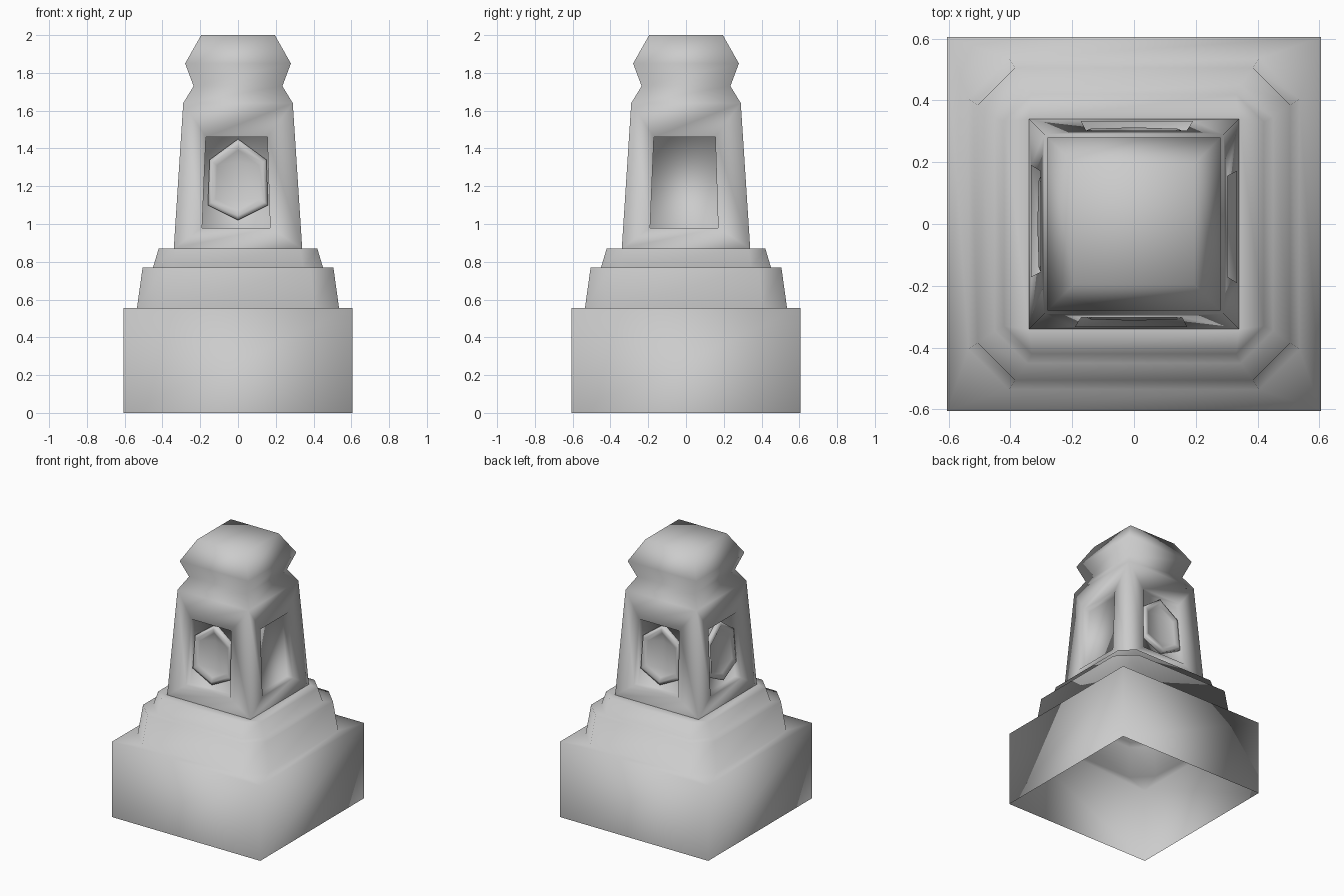
import bpy, bmesh
from math import pi
from mathutils import Matrix, Vector

cube = bpy.data.objects.get("Cube")
if cube:
    bpy.data.objects.remove(cube, do_unlink=True)

stone = bpy.data.materials.new("grey_stone")
stone.use_nodes = True
GREY = (0.6, 0.6, 0.6, 1)
stone.diffuse_color = GREY
stone.node_tree.nodes["Principled BSDF"].inputs["Base Color"].default_value = GREY


def finish(bm, name):
    """Weld, smooth and link a bmesh as a named part."""
    bmesh.ops.remove_doubles(bm, verts=bm.verts, dist=0.0005)
    for f in bm.faces:
        f.smooth = True
    mesh = bpy.data.meshes.new(name)
    bm.to_mesh(mesh)
    bm.free()
    mesh.materials.append(stone)
    obj = bpy.data.objects.new(name, mesh)
    bpy.context.collection.objects.link(obj)
    return obj


def ring(bm, half, cut, z):
    """Square ring of vertices, with chamfered corners when cut is not zero."""
    pts = []
    for k in range(4):
        turn = Matrix.Rotation(k * pi / 2, 3, 'Z')
        corner = [(half, half - cut, z), (half - cut, half, z)]
        pts += [turn @ Vector(p) for p in corner[:2 if cut else 1]]
    return [bm.verts.new(p) for p in pts]


def bridge(bm, low, high):
    """Join two rings; a square ring shares each corner with a chamfer."""
    n = max(len(low), len(high))
    a = [low[i * len(low) // n] for i in range(n)]
    b = [high[i * len(high) // n] for i in range(n)]
    for i in range(n):
        j = (i + 1) % n
        quad = [a[i], a[j], b[j], b[i]]
        bm.faces.new(list(dict.fromkeys(quad)))


def loft(bm, profile):
    rings = [ring(bm, *p) for p in profile]
    for low, high in zip(rings, rings[1:]):
        bridge(bm, low, high)
    return rings


# Hollow square base with two chamfered steps, open underneath
bm = bmesh.new()
loft(bm, [(0.605, 0, 0), (0.605, 0, 0.555), (0.535, 0.13, 0.555),
          (0.505, 0.12, 0.77), (0.45, 0.105, 0.77),
          (0.42, 0.09, 0.87), (0.34, 0, 0.87)])
finish(bm, "stepped_base")

# Tapered shaft measurements
Z0, Z1, HALF0, HALF1 = 0.87, 1.64, 0.34, 0.29


def wall(z):
    return HALF0 + (HALF1 - HALF0) * (z - Z0) / (Z1 - Z0)


def on_wall(side, u, z, depth):
    """Point on a shaft side, sunk by depth; side 0 is the front."""
    return Matrix.Rotation(side * pi / 2, 3, 'Z') @ Vector((u, depth - wall(z), z))


def panel_strip(bm, outer, inner):
    n = len(outer)
    for i in range(n):
        j = (i + 1) % n
        bm.faces.new([outer[i], outer[j], inner[j], inner[i]])


# Shaft with a sunken niche on each side
NICHE = [(-0.19, 0.98), (0.17, 0.98), (0.155, 1.46), (-0.17, 1.46)]
bm = bmesh.new()
for side in range(4):
    def place(points, depth):
        return [bm.verts.new(on_wall(side, u, z, depth)) for u, z in points]
    frame = place([(-HALF0, Z0), (HALF0, Z0), (HALF1, Z1), (-HALF1, Z1)], 0)
    opening = place(NICHE, 0)
    back = place(NICHE, 0.05)
    panel_strip(bm, frame, opening)
    panel_strip(bm, opening, back)
    bm.faces.new(back)

# Waisted cap closing the shaft
rings = loft(bm, [(HALF1, 0, Z1), (0.235, 0, 1.73), (0.28, 0, 1.85), (0.195, 0, 2)])
bm.faces.new(rings[-1])
finish(bm, "tower")

# Hexagonal medallions on the front, back and right-hand-side niches
HEX = [(0, 1.02), (0.16, 1.10), (0.15, 1.34), (0, 1.45), (-0.15, 1.34), (-0.16, 1.10)]
MID = 1.225
for side, name in ((0, "front"), (2, "back"), (3, "right")):
    bm = bmesh.new()

    def hexagon(scale, depth):
        return [bm.verts.new(on_wall(side, u * scale, MID + (z - MID) * scale, depth))
                for u, z in HEX]
    foot, rim, lip, bowl = (hexagon(s, d) for s, d in
                            ((1, 0.055), (1, 0.025), (0.88, 0.016), (0.74, 0.03)))
    for outer, inner in ((foot, rim), (rim, lip), (lip, bowl)):
        panel_strip(bm, outer, inner)
    # Shallow dish folded along an upright crease
    crease = [bm.verts.new(on_wall(side, 0, z, 0.048)) for z in (1.13, 1.33)]
    bm.faces.new([bowl[0], bowl[1], crease[0]])
    bm.faces.new([bowl[1], bowl[2], crease[1], crease[0]])
    bm.faces.new([bowl[2], bowl[3], crease[1]])
    bm.faces.new([bowl[3], bowl[4], crease[1]])
    bm.faces.new([bowl[4], bowl[5], crease[0], crease[1]])
    bm.faces.new([bowl[5], bowl[0], crease[0]])
    finish(bm, name + "_medallion")
